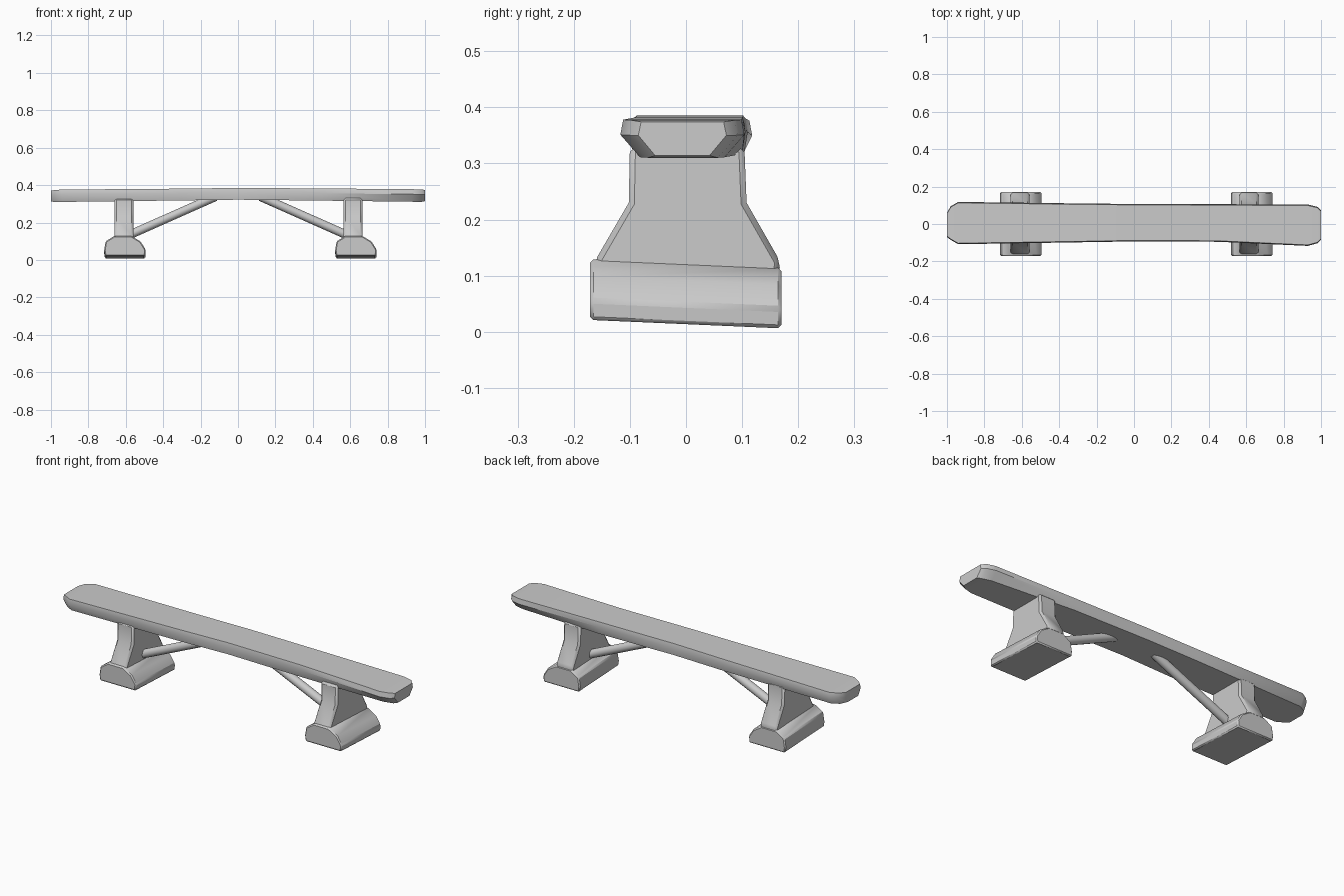
import bpy, bmesh, math
from mathutils import Vector

if "Cube" in bpy.data.objects:
    bpy.data.objects.remove(bpy.data.objects["Cube"])


def loft(name, rings, bevel=0.0):
    """Skin a list of equal-length point rings and cap both ends."""
    bm = bmesh.new()
    loops = [[bm.verts.new(p) for p in ring] for ring in rings]
    n = len(loops[0])
    for a, b in zip(loops, loops[1:]):
        for i in range(n):
            j = (i + 1) % n
            bm.faces.new((a[i], a[j], b[j], b[i]))
    bm.faces.new(loops[0])
    bm.faces.new(loops[-1])
    bmesh.ops.recalc_face_normals(bm, faces=bm.faces)
    mesh = bpy.data.meshes.new(name)
    bm.to_mesh(mesh)
    bm.free()
    ob = bpy.data.objects.new(name, mesh)
    bpy.context.collection.objects.link(ob)
    if bevel:
        mod = ob.modifiers.new("worn_edges", "BEVEL")
        mod.width = bevel
        mod.segments = 1
    finish(ob)
    return ob


def finish(ob):
    bpy.ops.object.select_all(action="DESELECT")
    ob.select_set(True)
    bpy.context.view_layer.objects.active = ob
    bpy.ops.object.shade_smooth_by_angle(angle=math.radians(35))


# Seat plank: x, y low, y high, z low, z high, underside inset
stations = [
    (-1.00, -0.070, 0.060, 0.312, 0.370, 0.020),
    (-0.98, -0.085, 0.095, 0.310, 0.374, 0.020),
    (-0.94, -0.108, 0.118, 0.310, 0.376, 0.020),
    (-0.30, -0.098, 0.110, 0.318, 0.381, 0.006),
    (0.00, -0.093, 0.107, 0.322, 0.385, 0.006),
    (0.45, -0.095, 0.106, 0.317, 0.382, 0.006),
    (0.93, -0.117, 0.104, 0.311, 0.378, 0.035),
    (0.98, -0.103, 0.092, 0.310, 0.377, 0.035),
    (1.00, -0.085, 0.072, 0.314, 0.374, 0.030),
]
rings = []
for x, y0, y1, z0, z1, inset in stations:
    zm = z0 + 0.6 * (z1 - z0)
    rings.append([(x, y0 + inset, z0), (x, y1 - inset, z0), (x, y1, zm),
                  (x, y1 - 0.005, z1), (x, y0 + 0.005, z1), (x, y0, zm)])
loft("seat", rings)

# Flared leg board (y, z) and domed foot block (x offset, z)
leg_profile = [(-0.160, 0.03), (0.160, 0.03), (0.168, 0.125), (0.108, 0.23),
               (0.104, 0.33), (-0.100, 0.33), (-0.102, 0.23), (-0.163, 0.125)]
foot_profile = [(-0.095, 0.0), (0.120, 0.0), (0.122, 0.035), (0.095, 0.078),
                (0.045, 0.108), (-0.045, 0.108), (-0.092, 0.078), (-0.100, 0.030)]

for side, cx in (("left", -0.61), ("right", 0.615)):
    loft(side + "_leg", [[(cx + dx, y, z) for y, z in leg_profile]
                         for dx in (-0.05, 0.05)], 0.01)
    shift = -0.006 if side == "left" else 0.004
    loft(side + "_foot", [[(cx + shift + dx, y, z + base) for dx, z in foot_profile]
                          for y, base in ((-0.171, 0.021), (0.170, 0.006))], 0.006)

    # Round diagonal brace from leg to underside of seat
    s = -1 if cx < 0 else 1
    a, b = Vector((s * 0.60, 0, 0.125)), Vector((s * 0.12, 0, 0.338))
    bpy.ops.mesh.primitive_cylinder_add(vertices=12, radius=0.023,
                                        depth=(b - a).length, location=(a + b) / 2)
    brace = bpy.context.object
    brace.name = side + "_brace"
    brace.rotation_euler = (b - a).to_track_quat("Z", "Y").to_euler()
    finish(brace)
